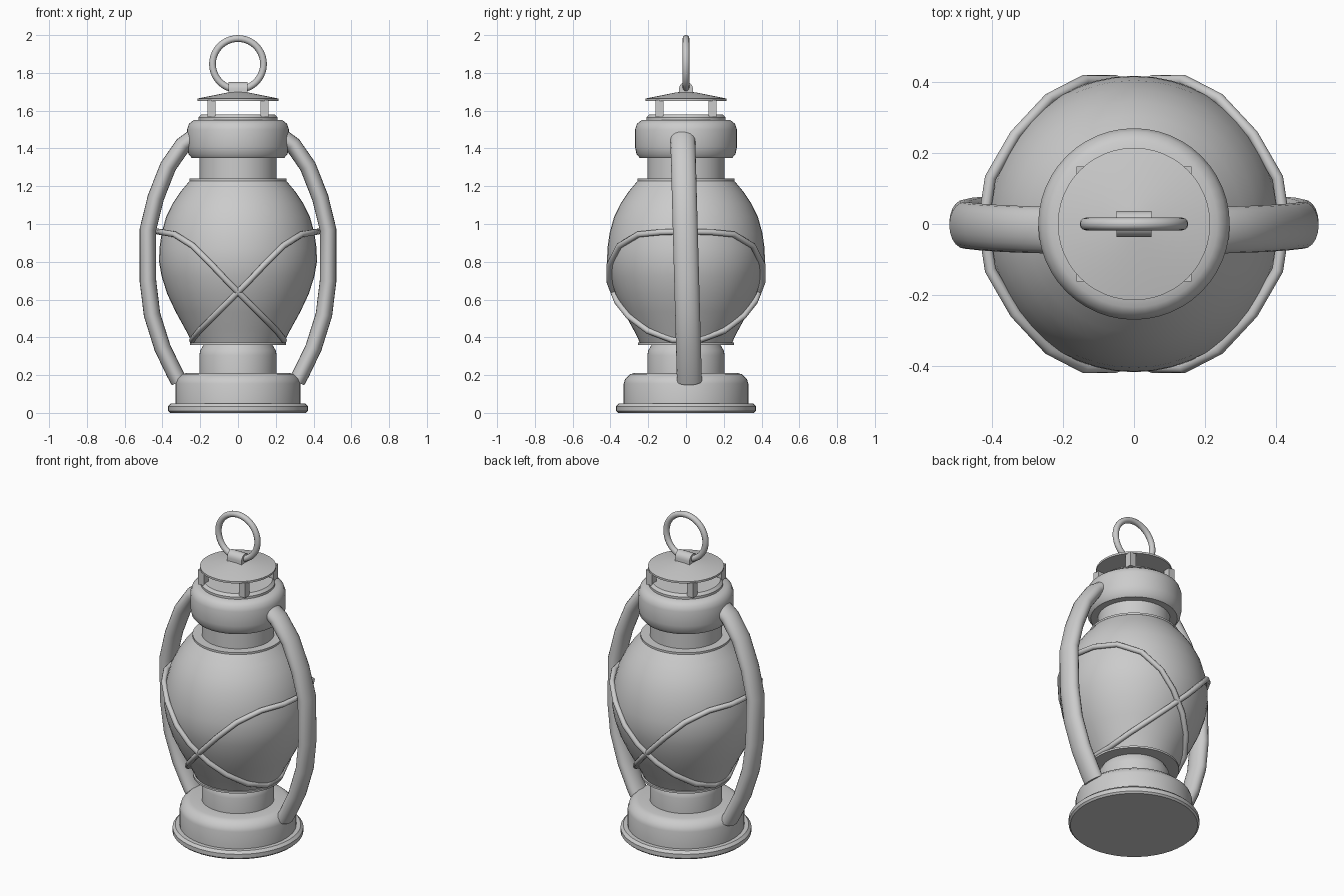
import bpy, bmesh, math
from mathutils import Vector

if "Cube" in bpy.data.objects:
    bpy.data.objects.remove(bpy.data.objects["Cube"])


def finish(name, bm, angle=40):
    bmesh.ops.recalc_face_normals(bm, faces=bm.faces)
    me = bpy.data.meshes.new(name)
    bm.to_mesh(me)
    bm.free()
    ob = bpy.data.objects.new(name, me)
    bpy.context.collection.objects.link(ob)
    bpy.ops.object.select_all(action='DESELECT')
    ob.select_set(True)
    bpy.context.view_layer.objects.active = ob
    bpy.ops.object.shade_smooth_by_angle(angle=math.radians(angle))
    return ob


def lathe(name, profile, seg=48):
    """Closed turned shape from (radius, z) points; the ends are capped."""
    bm = bmesh.new()
    rings = [[bm.verts.new((r * math.cos(2 * math.pi * i / seg),
                            r * math.sin(2 * math.pi * i / seg), z))
              for i in range(seg)] for r, z in profile]
    for a, b in zip(rings, rings[1:]):
        for i in range(seg):
            j = (i + 1) % seg
            bm.faces.new((a[i], a[j], b[j], b[i]))
    bm.faces.new(rings[0])
    bm.faces.new(rings[-1])
    return finish(name, bm)


def sweep(name, path, rx, ry, seg=20, closed=False):
    """Tube with an elliptical section (rx outward, ry sideways) along a path."""
    bm, rings, n = bmesh.new(), [], len(path)
    for k, p in enumerate(path):
        if closed:
            t = path[(k + 1) % n] - path[k - 1]
            out = Vector((p.x, p.y, 0))
        else:
            t = path[min(k + 1, n - 1)] - path[max(k - 1, 0)]
            out = Vector((0, 1, 0)).cross(t)
        t.normalize()
        out = (out - t * out.dot(t)).normalized()
        side = t.cross(out)
        rings.append([bm.verts.new(p + out * rx * math.cos(a) + side * ry * math.sin(a))
                      for a in (2 * math.pi * i / seg for i in range(seg))])
    for k in range(n if closed else n - 1):
        a, b = rings[k], rings[(k + 1) % n]
        for i in range(seg):
            j = (i + 1) % seg
            bm.faces.new((a[i], a[j], b[j], b[i]))
    if not closed:
        bm.faces.new(rings[0])
        bm.faces.new(rings[-1])
    return finish(name, bm)


# Base with fuel tank and burner neck
lathe("base_flange", [(.36, 0), (.37, .01), (.37, .035), (.355, .05), (.32, .05)])
lathe("fuel_tank", [(.33, .045), (.33, .155), (.322, .18), (.295, .205), (.27, .212), (.2, .212)])
lathe("burner_neck", [(.205, .2), (.205, .305), (.2, .33), (.18, .365)])

# Glass globe with its collars
globe = [(.243, .37), (.275, .435), (.33, .535), (.375, .63), (.405, .725), (.418, .80),
         (.416, .87), (.405, .95), (.38, 1.04), (.345, 1.11), (.305, 1.17), (.255, 1.23)]
lathe("globe", globe)
lathe("globe_lower_collar", [(.2, .36), (.255, .36), (.255, .372), (.2, .372)])
lathe("globe_upper_collar", [(.2, 1.228), (.257, 1.228), (.257, 1.24), (.2, 1.24)])

# Chimney and cap
lathe("chimney_neck", [(.205, 1.22), (.205, 1.37)])
lathe("chimney_cap", [(.2, 1.35), (.245, 1.35), (.262, 1.37), (.27, 1.41), (.27, 1.5),
                      (.26, 1.53), (.235, 1.55), (.19, 1.552)])
lathe("chimney_lip", [(.21, 1.54), (.21, 1.565), (.195, 1.58), (.17, 1.58)])
lathe("hood", [(.215, 1.652), (.215, 1.664), (.05, 1.697), (.005, 1.7)])

# Four posts under the hood
for k in range(4):
    a = math.pi / 4 + k * math.pi / 2
    bm = bmesh.new()
    bmesh.ops.create_cube(bm, size=1)
    bmesh.ops.scale(bm, vec=(.042, .042, .09), verts=bm.verts)
    bmesh.ops.translate(bm, vec=(.2 * math.cos(a), .2 * math.sin(a), 1.612), verts=bm.verts)
    finish(f"hood_post_{k + 1}", bm)

# Carrying ring and its strap
bpy.ops.mesh.primitive_torus_add(major_segments=40, minor_segments=12, major_radius=.135,
                                 minor_radius=.018, location=(0, 0, 1.847),
                                 rotation=(math.pi / 2, 0, 0))
bpy.context.object.name = "carry_ring"
bpy.ops.object.shade_smooth()
bm = bmesh.new()
outline = [(-.037, 1.685)] + [(.037 * math.cos(math.pi * (1 - i / 10)),
                              1.715 + .037 * math.sin(math.pi * i / 10))
                             for i in range(11)] + [(.037, 1.685)]
strap = bm.faces.new([bm.verts.new((-.05, y, z)) for y, z in outline])
ext = bmesh.ops.extrude_face_region(bm, geom=[strap], use_keep_orig=True)
bmesh.ops.translate(bm, vec=(.1, 0, 0),
                    verts=[v for v in ext["geom"] if isinstance(v, bmesh.types.BMVert)])
finish("ring_strap", bm)

# Slightly leaning side tubes
side = [(.24, 1.455), (.29, 1.42), (.37, 1.305), (.435, 1.14), (.477, .97), (.477, .70),
        (.455, .52), (.40, .345), (.335, .21), (.312, .168)]
for s, label in ((1, "right"), (-1, "left")):
    path = [Vector((s * x, .018 - .035 * (z - .168) / 1.287, z)) for x, z in side]
    sweep("side_tube_" + label, path, .044, .066)


# Two crossed guard wires lying on the globe
def globe_radius(z):
    for (r0, z0), (r1, z1) in zip(globe, globe[1:]):
        if z <= z1:
            return r0 + (r1 - r0) * (z - z0) / (z1 - z0)
    return globe[-1][0]


wire = [(-.335, .945), (-.24, .885), (-.14, .785), (-.05, .69), (.05, .59), (.13, .51), (.205, .435)]
for s, label in ((1, "a"), (-1, "b")):
    half = [Vector((s * x, math.sqrt(max((globe_radius(z) + .013) ** 2 - x * x, 0)), z))
            for x, z in wire]
    back = [Vector((p.x, -p.y, p.z)) for p in reversed(half)]
    loop = ([Vector((s * -.405, .13, .957)), ] + half + [Vector((s * .243, .07, .385))]
            + [Vector((s * .243, -.07, .385))] + back + [Vector((s * -.405, -.13, .957))]
            + [Vector((s * -.425, 0, .96))])
    sweep("guard_wire_" + label, loop, .016, .016, seg=10, closed=True)
